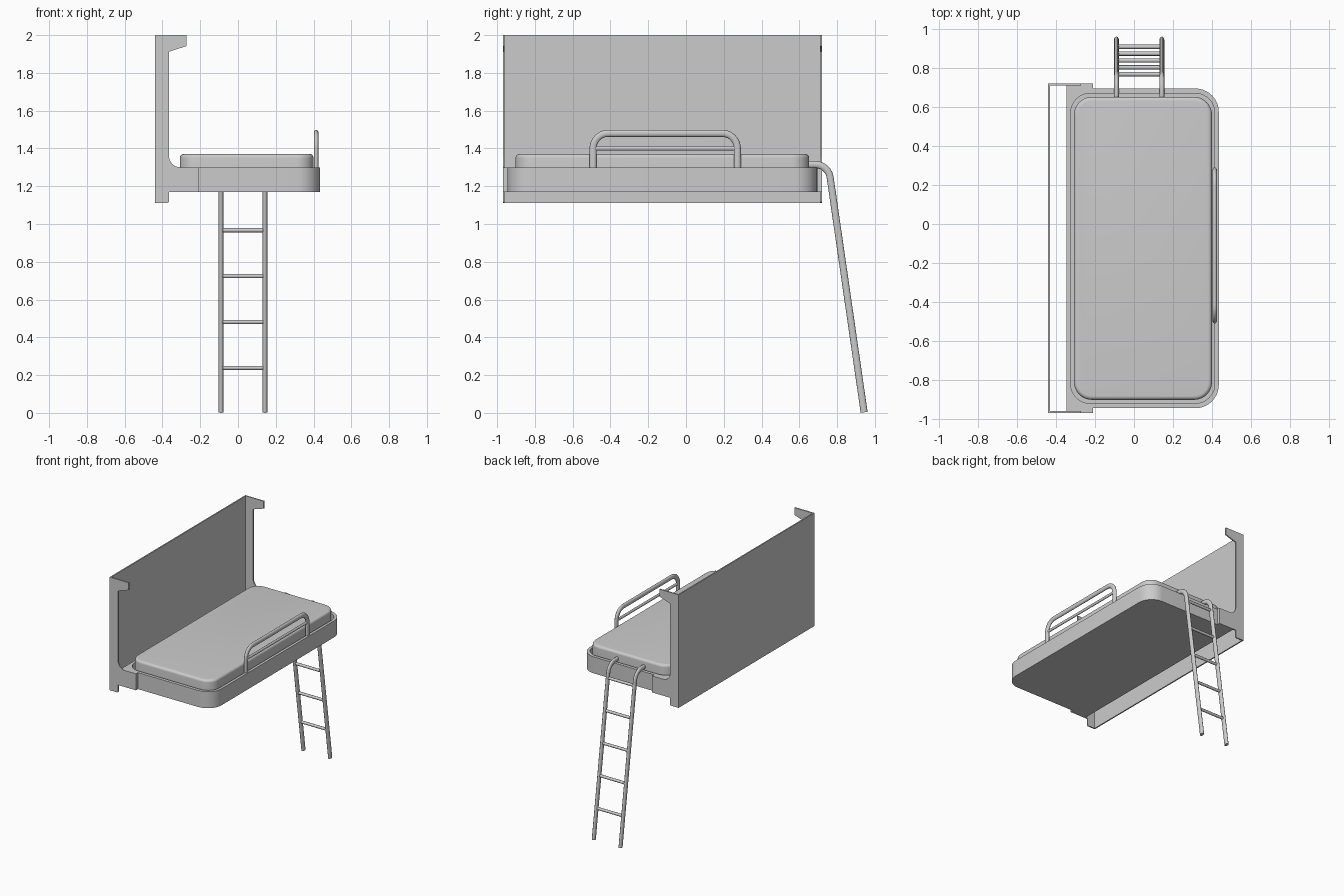
import bpy, bmesh, math
from mathutils import Vector

if "Cube" in bpy.data.objects:
    bpy.data.objects.remove(bpy.data.objects["Cube"])

CY = -0.125          # bunk centre along y


def finish(name, bm, angle=35):
    bmesh.ops.remove_doubles(bm, verts=bm.verts, dist=1e-5)
    bmesh.ops.recalc_face_normals(bm, faces=bm.faces)
    me = bpy.data.meshes.new(name)
    bm.to_mesh(me)
    bm.free()
    ob = bpy.data.objects.new(name, me)
    bpy.context.collection.objects.link(ob)
    bpy.ops.object.select_all(action='DESELECT')
    ob.select_set(True)
    bpy.context.view_layer.objects.active = ob
    bpy.ops.object.shade_smooth_by_angle(angle=math.radians(angle))
    return ob


def arc(cx, cy, r, a0, a1, n=10):
    return [(cx + r * math.cos(math.radians(a0 + (a1 - a0) * i / n)),
             cy + r * math.sin(math.radians(a0 + (a1 - a0) * i / n))) for i in range(n + 1)]


def round_rect(x0, x1, y0, y1, r):
    return (arc(x1 - r, y0 + r, r, -90, 0) + arc(x1 - r, y1 - r, r, 0, 90)
            + arc(x0 + r, y1 - r, r, 90, 180) + arc(x0 + r, y0 + r, r, 180, 270))


def stack(bm, rings, cap_start=True, cap_end=True):
    """Join successive vertex rings into a skin."""
    loops = [[bm.verts.new(p) for p in ring] for ring in rings]
    n = len(loops[0])
    for a, b in zip(loops, loops[1:]):
        for i in range(n):
            bm.faces.new((a[i], a[(i + 1) % n], b[(i + 1) % n], b[i]))
    if cap_start:
        bm.faces.new(loops[0][::-1])
    if cap_end:
        bm.faces.new(loops[-1])
    return loops


def level(pts, z):
    return [(x, y, z) for x, y in pts]


def box(name, x0, x1, y0, y1, z0, z1):
    bm = bmesh.new()
    pts = [(x0, y0), (x1, y0), (x1, y1), (x0, y1)]
    stack(bm, [level(pts, z0), level(pts, z1)])
    return finish(name, bm)


def tube(name, x, path, a=0.0125, b=0.0185, sides=16):
    """Oval tube along a (y, z) path lying in a plane of constant x."""
    bm = bmesh.new()
    pts = [Vector((0, y, z)) for y, z in path]
    rings = []
    for i, p in enumerate(pts):
        d0 = (pts[i] - pts[i - 1]).normalized() if i else None
        d1 = (pts[i + 1] - p).normalized() if i < len(pts) - 1 else None
        t = ((d0 or d1) + (d1 or d0)).normalized()
        n = Vector((0, -t.z, t.y))
        ring = []
        for k in range(sides):
            w = 2 * math.pi * k / sides
            ring.append(p + Vector((x + a * math.cos(w), 0, 0)) + n * b * math.sin(w))
        rings.append(ring)
    stack(bm, rings)
    return finish(name, bm)


# thin back wall
box("back_wall", -0.44, -0.43, CY - 0.845, CY + 0.845, 1.11, 2.0)

# end plates with hook on top and filleted foot
profile = ([(-0.44, 1.11), (-0.372, 1.11), (-0.365, 1.117), (-0.365, 1.17), (-0.21, 1.17), (-0.21, 1.30)]
           + arc(-0.305, 1.36, 0.06, 270, 180)
           + [(-0.365, 1.912), (-0.273, 1.942), (-0.273, 2.0), (-0.44, 2.0)])
for side, s in (("front", -1), ("back", 1)):
    bm = bmesh.new()
    stack(bm, [[(x, CY + s * d, z) for x, z in profile] for d in (0.835, 0.845)])
    finish(side + "_end_plate", bm)

# tray frame: square at the wall side, rounded at the free side, recessed top
h, w, r = 0.82, 0.838, 0.12
outer = ([(-0.345, CY - w), (-0.21, CY - w), (-0.21, CY - h)]
         + arc(0.435 - r, CY - h + r, r, -90, 0) + arc(0.435 - r, CY + h - r, r, 0, 90)
         + [(-0.21, CY + h), (-0.21, CY + w), (-0.345, CY + w)])
inner = round_rect(-0.325, 0.414, CY - 0.795, CY + 0.795, 0.10)
bm = bmesh.new()
lo = stack(bm, [level(outer, 1.17), level(outer, 1.30)], True, False)[-1]
li = stack(bm, [level(inner, 1.23), level(inner, 1.30)], True, False)[-1]
rim = [bm.edges.get((l[i - 1], l[i])) for l in (lo, li) for i in range(len(l))]
bmesh.ops.triangle_fill(bm, edges=rim, use_beauty=True)
finish("bed_frame", bm)

# mattress with a softened top edge
bm = bmesh.new()
rings = [level(round_rect(-0.308, 0.40, CY - 0.777, CY + 0.777, 0.092), 1.23)]
for i in range(7):
    a = math.pi / 2 * i / 6
    e = 0.02 * (1 - math.cos(a))
    rings.append(level(round_rect(-0.308 + e, 0.40 - e, CY - 0.777 + e, CY + 0.777 - e, 0.092 - e),
                       1.35 + 0.02 * math.sin(a)))
stack(bm, rings)
finish("mattress", bm)

# guard rail hoop and its middle bar
y0, y1, zt, r = -0.492, 0.272, 1.48, 0.08
hoop = ([(y0, 1.29)] + arc(y0 + r, zt - r, r, 180, 90)
        + arc(y1 - r, zt - r, r, 90, 0) + [(y1, 1.29)])
tube("guard_rail", 0.414, hoop)
tube("guard_bar", 0.414, [(y0, 1.40), (y1, 1.40)], 0.009, 0.011)

# ladder stiles hooked over the frame
foot = (0.943, 0.003)
slope = math.degrees(math.atan2(0.18, 1.22))
bend = arc(0.684, 1.235, 0.08, 90, slope)
for side, x in (("left", -0.09), ("right", 0.143)):
    tube(side + "_stile", x, [(0.652, 1.315)] + bend + [foot])

# ladder rungs
top = bend[-1]
for i in range(5):
    z = 0.238 + 0.243 * i
    y = foot[0] + (top[0] - foot[0]) * (z - foot[1]) / (top[1] - foot[1])
    bm = bmesh.new()
    stack(bm, [[(x, y + 0.011 * math.cos(k * math.pi / 6), z + 0.011 * math.sin(k * math.pi / 6))
                for k in range(12)] for x in (-0.09, 0.143)])
    finish("rung_%d" % (i + 1), bm)
